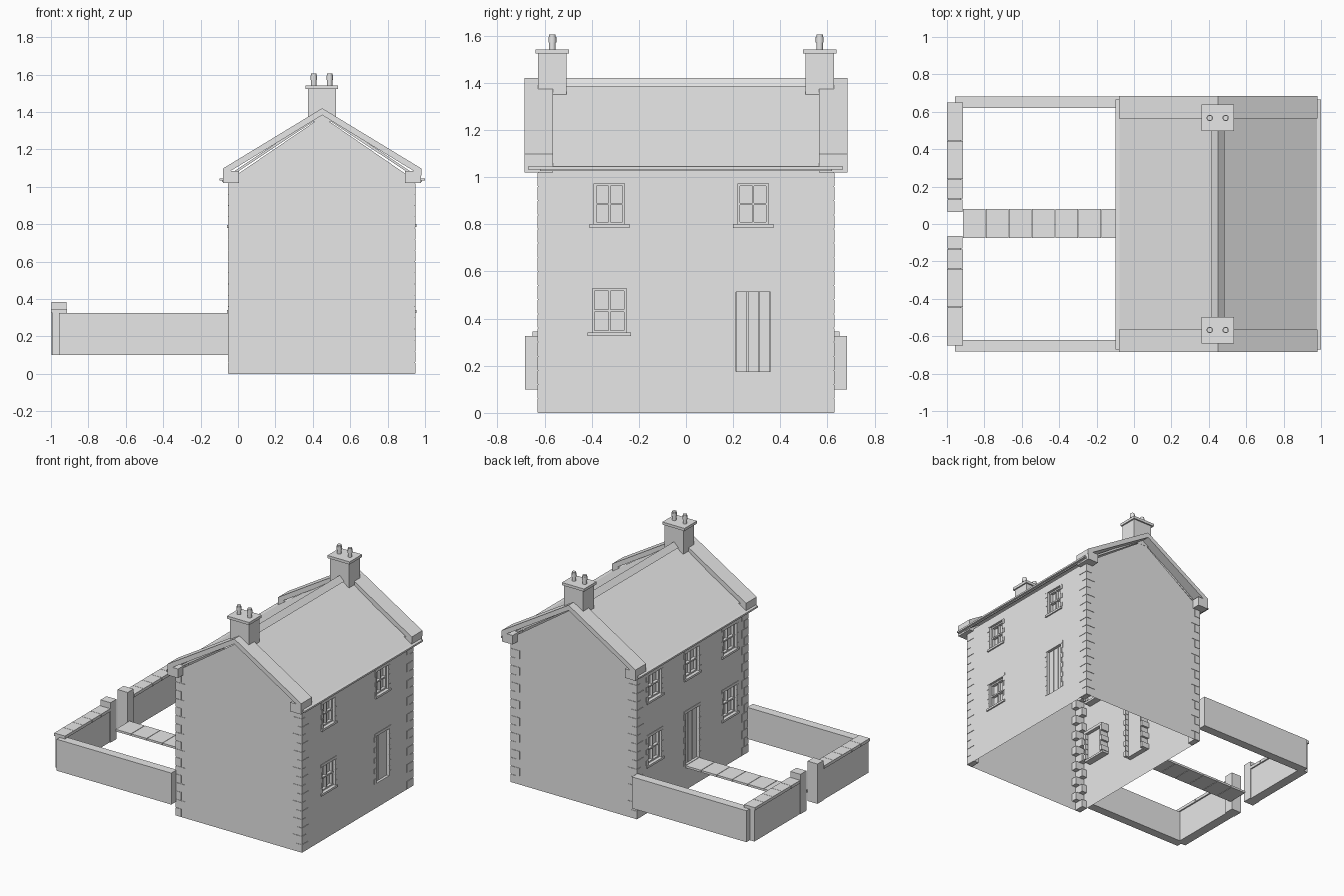
import bpy, bmesh, math
from mathutils import Vector

cube = bpy.data.objects.get("Cube")
if cube:
    bpy.data.objects.remove(cube)

stone = bpy.data.materials.new("pale_grey")
stone.use_nodes = True
GREY = (0.8, 0.8, 0.8, 1)
stone.diffuse_color = GREY
stone.node_tree.nodes["Principled BSDF"].inputs["Base Color"].default_value = GREY

X0, X1, Y, EAVE, RIDGE = -0.05, 0.945, 0.627, 1.035, 0.45
APEX = 1.375


def finish(name, bm, recalc=True):
    if recalc:
        bmesh.ops.recalc_face_normals(bm, faces=bm.faces)
    mesh = bpy.data.meshes.new(name)
    bm.to_mesh(mesh)
    bm.free()
    mesh.materials.append(stone)
    obj = bpy.data.objects.new(name, mesh)
    bpy.context.collection.objects.link(obj)
    return obj


def add_box(bm, xs, ys, zs):
    v = [bm.verts.new((x, y, z)) for x in xs for y in ys for z in zs]
    for f in ((0, 1, 3, 2), (4, 6, 7, 5), (0, 4, 5, 1), (2, 3, 7, 6), (0, 2, 6, 4), (1, 5, 7, 3)):
        bm.faces.new([v[i] for i in f])


def boxes(name, items):
    bm = bmesh.new()
    for xs, ys, zs in items:
        add_box(bm, xs, ys, zs)
    return finish(name, bm)


def prism(name, profile, y0, y1):
    # profile in the x-z plane, extended along y
    bm = bmesh.new()
    face = bm.faces.new([bm.verts.new((x, y0, z)) for x, z in profile])
    out = bmesh.ops.extrude_face_region(bm, geom=[face])
    bmesh.ops.translate(bm, vec=(0, y1 - y0, 0),
                        verts=[g for g in out["geom"] if isinstance(g, bmesh.types.BMVert)])
    return finish(name, bm)


# Openings as (centre y, width, bottom z, top z, is door)
garden_side = [(c, 0.15, 0.795, 0.975, False) for c in (-0.425, 0, 0.425)]
garden_side += [(c, 0.15, 0.34, 0.535, False) for c in (-0.425, 0.425)]
garden_side.append((0, 0.15, 0.175, 0.545, True))
rear_side = [(-0.325, 0.13, 0.8, 0.972, False), (0.285, 0.13, 0.8, 0.972, False),
             (-0.325, 0.145, 0.34, 0.527, False), (0.285, 0.145, 0.175, 0.513, True)]
DEPTH = 0.035


def facade(name, x, inward, openings):
    # Long wall with cut openings and recessed reveals
    rects = [(c - w / 2, c + w / 2, b, t) for c, w, b, t, _ in openings]
    ys = sorted({-Y, Y} | {v for r in rects for v in r[:2]})
    zs = sorted({0, EAVE} | {v for r in rects for v in r[2:]})
    xi = x + inward * DEPTH
    bm = bmesh.new()

    def quad(*pts):
        bm.faces.new([bm.verts.new(p) for p in pts])

    for a, b in zip(ys, ys[1:]):
        for c, d in zip(zs, zs[1:]):
            my, mz = (a + b) / 2, (c + d) / 2
            if not any(r[0] < my < r[1] and r[2] < mz < r[3] for r in rects):
                quad((x, a, c), (x, b, c), (x, b, d), (x, a, d))
    for a, b, c, d in rects:
        ring = [(a, c), (b, c), (b, d), (a, d)]
        for p, q in zip(ring, ring[1:] + ring[:1]):
            quad((x, *p), (x, *q), (xi, *q), (xi, *p))
        quad(*[(xi, *p) for p in ring])
    bmesh.ops.remove_doubles(bm, verts=bm.verts, dist=0.0001)
    wall = finish(name + "_wall", bm)
    # make the outer skin face outwards
    if sum(p.normal.x * p.area for p in wall.data.polygons) * inward > 0:
        wall.data.flip_normals()

    frames, sills, jambs, doors = [], [], [], []

    def span(near, far):
        return sorted((x + inward * near, x + inward * far))

    for c, w, b, t, door in openings:
        l, r = c - w / 2, c + w / 2
        if door:
            # Planks with thin gaps
            p = w / 3
            for i in range(3):
                doors.append((span(0.018, DEPTH), (l + i * p + 0.002, l + (i + 1) * p - 0.002), (b, t)))
        else:
            bar, mid = 0.01, (b + t) / 2
            deep = span(0.016, DEPTH)
            for y0, y1 in ((l, l + bar), (c - 0.004, c + 0.004), (r - bar, r)):
                frames.append((deep, (y0, y1), (b, t)))
            for z0, z1 in ((b, b + bar), (mid - 0.005, mid + 0.005), (t - bar, t)):
                frames.append((span(0.014, DEPTH), (l, r), (z0, z1)))
            sills.append((span(-0.01, 0.05), (l - 0.02, r + 0.02), (b - 0.015, b)))
        # Toothed jamb stones and lintel
        n = 9 if door else 5
        h = (t - b) / n
        for i in range(n):
            wide = 0.009 if i % 2 else 0.022
            zr = (b + i * h + 0.001, b + (i + 1) * h - 0.001)
            jambs.append((span(-0.003, 0.06), (l - wide, l), zr))
            jambs.append((span(-0.003, 0.06), (r, r + wide), zr))
        jambs.append((span(-0.003, 0.06), (l - 0.02, r + 0.02), (t, t + 0.02)))
    boxes(name + "_window_frames", frames)
    boxes(name + "_window_sills", sills)
    boxes(name + "_jamb_stones", jambs)
    boxes(name + "_door", doors)


facade("garden_side", X0, 1, garden_side)
facade("rear_side", X1, -1, rear_side)

# Gable end walls
for side, label in ((-1, "front"), (1, "back")):
    bm = bmesh.new()
    pts = [(X0, 0), (X1, 0), (X1, EAVE), (RIDGE, APEX), (X0, EAVE)]
    if side > 0:
        pts.reverse()
    bm.faces.new([bm.verts.new((x, side * Y, z)) for x, z in pts])
    finish(label + "_gable_wall", bm, recalc=False)

# Corner quoins, alternating long and short
quoins = []
COURSES = 17
course = 1.02 / COURSES
for cx, dx in ((X0, 1), (X1, -1)):
    for dy in (-1, 1):
        for i in range(COURSES):
            lx, ly = (0.07, 0.04) if i % 2 else (0.04, 0.07)
            quoins.append((sorted((cx - dx * 0.003, cx + dx * lx)),
                           sorted((dy * (Y + 0.003), dy * (Y - ly))),
                           (i * course + 0.002, (i + 1) * course - 0.002)))
boxes("corner_quoins", quoins)

# Roof slopes, ridge and gutters
prism("roof", [(-0.085, 1.04), (RIDGE, 1.397), (0.985, 1.04),
               (0.985, 1.025), (RIDGE, 1.38), (-0.085, 1.025)], -0.62, 0.62)
prism("ridge_tiles", [(0.415, 1.385), (RIDGE, 1.42), (0.485, 1.385)], -0.6, 0.6)
boxes("gutters", [((a, b), (-0.67, 0.665), (1.033, 1.045))
                  for a, b in ((-0.1, -0.07), (0.97, 1.0))])

# Gable copings, kneeler stones and chimneys
for s, label in ((-1, "front"), (1, "back")):
    prism(label + "_coping", [(-0.08, 1.098), (RIDGE, 1.42), (0.98, 1.098),
                              (0.98, 1.06), (RIDGE, 1.383), (-0.08, 1.06)], s * 0.565, s * 0.685)
    boxes(label + "_kneelers", [((a, b), sorted((s * 0.565, s * 0.685)), (1.02, 1.085))
                                for a, b in ((-0.08, 0.005), (0.893, 0.978))])
    boxes(label + "_chimney", [((0.375, 0.525), sorted((s * 0.507, s * 0.628)), (1.35, 1.525)),
                               ((0.36, 0.535), sorted((s * 0.497, s * 0.638)), (1.523, 1.542))])
    bm = bmesh.new()
    for px in (0.405, 0.49):
        for radius, top in ((0.014, 1.605), (0.017, 1.595)):
            low = 1.54 if top > 1.6 else 1.57
            made = bmesh.ops.create_cone(bm, cap_ends=True, segments=16, radius1=radius,
                                         radius2=radius, depth=top - low)
            bmesh.ops.translate(bm, verts=made["verts"], vec=(px, s * 0.567, (top + low) / 2))
    pots = finish(label + "_chimney_pots", bm)
    for p in pots.data.polygons:
        p.use_smooth = abs(p.normal.z) < 0.5

# Garden walls with coping stones and gate posts
for s, label in ((-1, "front"), (1, "back")):
    boxes(label + "_garden_wall", [((-0.957, X0), sorted((s * 0.62, s * 0.683)), (0.1, 0.325)),
                                   ((-0.993, -0.925), sorted((s * 0.07, s * 0.645)), (0.1, 0.33))])
    step = 0.103
    boxes(label + "_wall_coping", [((-1, -0.915), sorted((s * (0.65 - i * step), s * (0.652 - (i + 1) * step))),
                                    (0.325, 0.346)) for i in range(5)])
    boxes(label + "_gate_post", [((-0.997, -0.918), sorted((s * 0.063, s * 0.13)), (0.1, 0.385))])

# Path of flagstones
pitch = 0.1235
boxes("path_slabs", [((-0.915 + i * pitch, min(X0, -0.918 + (i + 1) * pitch)), (-0.075, 0.08), (0.16, 0.175))
                     for i in range(7)])
